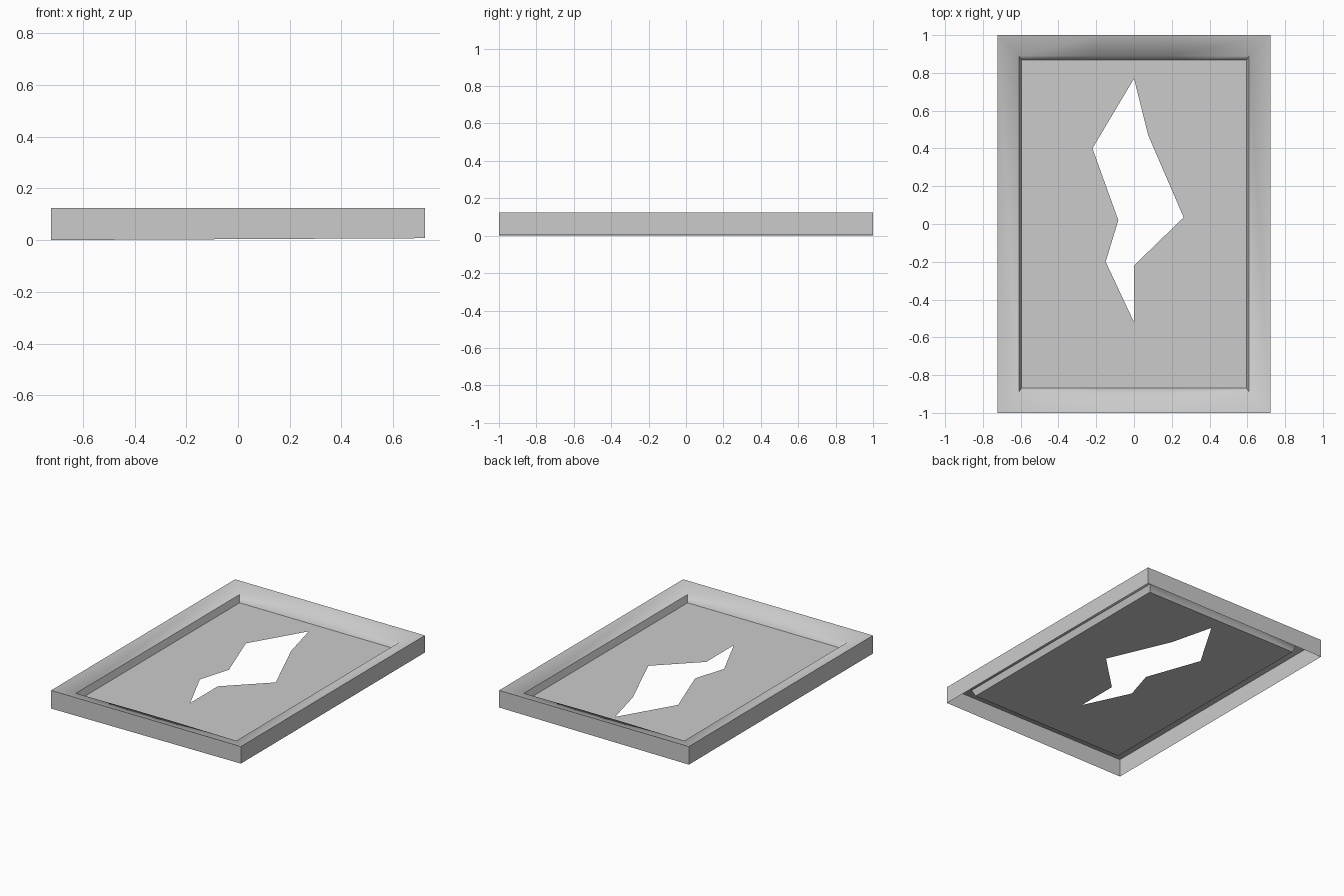
import bpy, bmesh, math

cube = bpy.data.objects.get("Cube")
if cube:
    bpy.data.objects.remove(cube)

# Single plain grey
GREY = (0.6, 0.6, 0.6, 1)
grey = bpy.data.materials.new("plain grey")
grey.diffuse_color = GREY
grey.use_nodes = True
grey.node_tree.nodes["Principled BSDF"].inputs["Base Color"].default_value = GREY

INNER_X, INNER_Y, PANEL_Z = 0.595, 0.867, 0.048
MID = 0.19  # half length of the creased middle of each short side


def finish(bm, name):
    mesh = bpy.data.meshes.new(name)
    bm.to_mesh(mesh)
    bm.free()
    mesh.materials.append(grey)
    obj = bpy.data.objects.new(name, mesh)
    bpy.context.collection.objects.link(obj)
    return obj


def ring(bm, hx, hy, z, mid_rise=0.0, tilt=0.0):
    """Rectangular loop, with two extra points on each short side."""
    front = [(-hx, -hy), (-MID, -hy), (MID, -hy), (hx, -hy)]
    loop = front + [(-x, -y) for x, y in front]
    return [bm.verts.new((x, y, z + tilt * x + (mid_rise if abs(x) == MID else 0)))
            for x, y in loop]


# Frame: outer wall, inward sloping top, slanted inner wall, open underneath
bm = bmesh.new()
loops = [
    ring(bm, 0.722, 1.0, 0.004, tilt=0.005),
    ring(bm, 0.722, 1.0, 0.125),
    ring(bm, 0.61, 0.89, 0.093, mid_rise=0.004),
    ring(bm, INNER_X, INNER_Y, PANEL_Z),
]
for low, high in zip(loops, loops[1:]):
    n = len(low)
    for i in range(n):
        j = (i + 1) % n
        bm.faces.new((low[i], low[j], high[j], high[i]))

# Short inner rims blend softly except in their middle; other corners are crisp
rim = set(loops[2])
bm.normal_update()
for face in bm.faces:
    face.smooth = True
for edge in bm.edges:
    a, b = edge.verts
    if a in rim and b in rim:
        along_x = abs(a.co.y - b.co.y) < 0.01
        middle = abs(a.co.x) < 0.3 and abs(b.co.x) < 0.3
        edge.smooth = along_x and not middle
    elif len(edge.link_faces) == 2:
        edge.smooth = edge.calc_face_angle() < math.radians(40)
finish(bm, "frame")

# Recessed panel with a jagged opening
HOLE = [(0, 0.77), (0.075, 0.47), (0.263, 0.035), (0, -0.22),
        (0, -0.52), (-0.15, -0.2), (-0.083, 0.02), (-0.22, 0.4)]
bm = bmesh.new()
outline = ring(bm, INNER_X, INNER_Y, PANEL_Z)
hole = [bm.verts.new((x, y, PANEL_Z)) for x, y in HOLE]
edges = [bm.edges.new((loop[i - 1], loop[i]))
         for loop in (outline, hole) for i in range(len(loop))]
bmesh.ops.triangle_fill(bm, edges=edges, use_beauty=True, normal=(0, 0, 1))
bm.normal_update()
for face in bm.faces:
    if face.normal.z < 0:
        face.normal_flip()
finish(bm, "pierced_panel")
